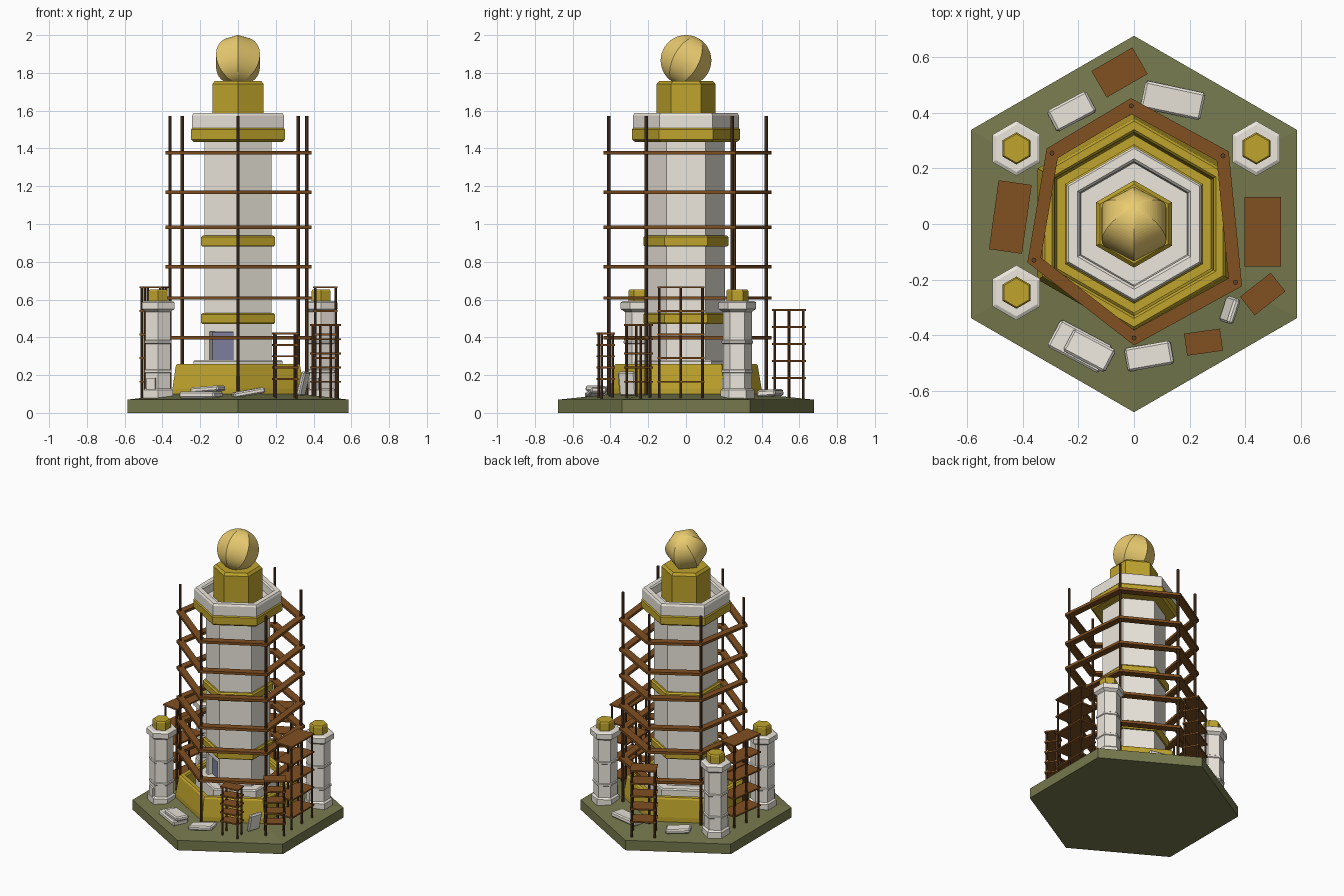
import bpy, bmesh, math
from mathutils import Matrix, Vector, Euler

if "Cube" in bpy.data.objects:
    bpy.data.objects.remove(bpy.data.objects["Cube"])


def material(name, rgb):
    m = bpy.data.materials.new(name)
    m.diffuse_color = (*rgb, 1)
    m.use_nodes = True
    m.node_tree.nodes["Principled BSDF"].inputs["Base Color"].default_value = m.diffuse_color
    return m


GOLD = material("gold", (0.52, 0.37, 0.025))
BRASS = material("brass", (0.82, 0.60, 0.16))
GRASS = material("grass", (0.18, 0.19, 0.075))
WOOD = material("wood", (0.22, 0.08, 0.015))
POLE = material("dark_wood", (0.11, 0.05, 0.02))
STONE = material("stone", (0.84, 0.80, 0.72))
DOOR = material("door", (0.22, 0.22, 0.36))


def finish(name, bm, mat, bevel=0):
    bmesh.ops.recalc_face_normals(bm, faces=bm.faces)
    me = bpy.data.meshes.new(name)
    bm.to_mesh(me)
    bm.free()
    ob = bpy.data.objects.new(name, me)
    bpy.context.collection.objects.link(ob)
    if mat:
        me.materials.append(mat)
    if bevel:
        b = ob.modifiers.new("bevel", 'BEVEL')
        b.width, b.segments = bevel, 1
    return ob


def hex_lathe(name, profile, mat, at=(0, 0)):
    """Six-sided turned shape with corners on +-y; profile is (radius, z)."""
    bm = bmesh.new()
    rings = []
    for r, z in profile:
        rings.append([bm.verts.new((at[0] + r * math.cos(math.radians(90 + 60 * k)),
                                    at[1] + r * math.sin(math.radians(90 + 60 * k)), z))
                      for k in range(6)])
    for a, b in zip(rings, rings[1:]):
        for k in range(6):
            j = (k + 1) % 6
            bm.faces.new((a[k], a[j], b[j], b[k]))
    bm.faces.new(rings[0][::-1])
    bm.faces.new(rings[-1])
    return finish(name, bm, mat)


def add_box(bm, loc, size, rot=(0, 0, 0)):
    m = Matrix.LocRotScale(Vector(loc), Euler(rot), Vector(size))
    bmesh.ops.create_cube(bm, size=1, matrix=m)


def box(name, loc, size, mat, rot=(0, 0, 0), bevel=0):
    bm = bmesh.new()
    add_box(bm, loc, size, [math.radians(a) for a in rot])
    return finish(name, bm, mat, bevel)


def add_pole(bm, x, y, z0, z1, r):
    bmesh.ops.create_cone(bm, cap_ends=True, segments=8, radius1=r, radius2=r, depth=z1 - z0,
                          matrix=Matrix.Translation((x, y, (z0 + z1) / 2)))


# ground slab with a slight mound, and hollow plinth
hex_lathe("ground", [(0.677, 0), (0.677, 0.07), (0.39, 0.10)], GRASS)
hex_lathe("plinth", [(0.40, 0.05), (0.40, 0.13), (0.38, 0.25), (0.37, 0.26), (0.34, 0.26),
                     (0.33, 0.25), (0.32, 0.11)], GOLD)

# tower
hex_lathe("tower_step", [(0.272, 0.09), (0.272, 0.272), (0.264, 0.28)], STONE)
shaft = hex_lathe("tower_shaft", [(0.206, 0.27), (0.204, 1.46)], STONE)
for i, z in enumerate((0.47, 0.88)):
    hex_lathe(f"tower_band_{i}", [(0.218, z), (0.226, z + 0.01), (0.226, z + 0.05),
                                  (0.216, z + 0.06)], GOLD)
hex_lathe("gallery", [(0.27, 1.435), (0.287, 1.448), (0.287, 1.5), (0.275, 1.512)], GOLD)
hex_lathe("parapet", [(0.28, 1.505), (0.28, 1.575), (0.272, 1.587), (0.235, 1.587),
                      (0.225, 1.578), (0.22, 1.525)], STONE)
hex_lathe("lantern", [(0.157, 1.5), (0.157, 1.74), (0.142, 1.757)], GOLD)

# six-sided orb, tipped backwards, one meridian in the yz plane
bm = bmesh.new()
bmesh.ops.create_uvsphere(bm, u_segments=6, v_segments=36, radius=0.134)
bm.transform(Matrix.Translation((0, 0, 1.866)) @ Matrix.Rotation(math.radians(-28), 4, 'X'))
finish("orb", bm, BRASS)

# recessed doorway on the front left face
n = Vector((-0.5, -0.866, 0))
cutter = box("door_cutter", n * 0.18 + Vector((0, 0, 0.355)), (0.145, 0.11, 0.15), None, (0, 0, -30))
cutter.hide_render = True
cutter.hide_viewport = True
mod = shaft.modifiers.new("doorway", 'BOOLEAN')
mod.operation, mod.object, mod.solver = 'DIFFERENCE', cutter, 'EXACT'
box("door", n * 0.138 + Vector((0, 0, 0.355)), (0.144, 0.018, 0.149), DOOR, (0, 0, -30))

# scaffold around the tower
corners = [(-0.01, 0.425), (-0.295, 0.255), (-0.36, -0.13), (0, -0.41), (0.365, -0.21), (0.32, 0.245)]
bm = bmesh.new()
for x, y in corners:
    add_pole(bm, x, y, 0.07, 1.572, 0.009)
finish("scaffold_poles", bm, POLE)
bm = bmesh.new()
for z in (0.398, 0.608, 0.773, 0.983, 1.168, 1.378):
    rings = [[bm.verts.new((x * s, y * s, z + dz)) for x, y in corners]
             for s, dz in ((1.065, -0.009), (1.065, 0.009), (0.93, 0.009), (0.93, -0.009))]
    for i in range(4):
        a, b = rings[i], rings[(i + 1) % 4]
        for k in range(6):
            j = (k + 1) % 6
            bm.faces.new((a[k], a[j], b[j], b[k]))
finish("scaffold_walkways", bm, WOOD)

# small corner pillars
for i, (x, y) in enumerate(((-0.423, 0.272), (-0.423, -0.247), (0.44, 0.272))):
    prof = [(0.09, 0.06), (0.09, 0.12), (0.077, 0.13)]
    for z in (0.21, 0.365):
        prof += [(0.077, z), (0.083, z + 0.004), (0.083, z + 0.016), (0.077, z + 0.02)]
    prof += [(0.077, 0.535), (0.099, 0.55), (0.099, 0.585), (0.085, 0.593)]
    hex_lathe(f"pillar_{i}", prof, STONE, (x, y))
    hex_lathe(f"pillar_cap_{i}", [(0.058, 0.585), (0.058, 0.645), (0.052, 0.653)], GOLD, (x, y))
    box(f"pillar_hatch_{i}", (x - 0.034, y - 0.059, 0.155), (0.05, 0.02, 0.06), STONE, (0, 0, -30))


def rack(name, x, y, w, d, top, angle, step, posts):
    """Freestanding scaffold rack; step = shelf spacing, posts = pole counts along width and depth."""
    rot = Matrix.Rotation(math.radians(angle), 4, 'Z')
    shelves, poles = bmesh.new(), bmesh.new()
    z = top - 0.005
    while z > 0.13:
        add_box(shelves, (0, 0, z), (w, d, 0.01))
        z -= step
    for i in range(posts[0]):
        for j in range(posts[1]):
            add_pole(poles, (i / (posts[0] - 1) - 0.5) * (w - 0.022),
                     (j / (posts[1] - 1) - 0.5) * (d - 0.022), 0.07, top - 0.002, 0.007)
    for bm, part, mat in ((shelves, "shelves", WOOD), (poles, "posts", POLE)):
        bm.transform(Matrix.Translation((x, y, 0)) @ rot)
        finish(f"{name}_{part}", bm, mat)


rack("right_rack", 0.463, -0.027, 0.13, 0.25, 0.67, 0, 0.125, (2, 3))
rack("left_rack", -0.445, 0.025, 0.12, 0.25, 0.67, -8, 0.125, (2, 3))
rack("back_rack", -0.052, 0.545, 0.17, 0.11, 0.55, 30, 0.09, (2, 2))
rack("front_right_rack", 0.463, -0.252, 0.14, 0.085, 0.47, 38, 0.075, (2, 2))
rack("front_rack", 0.25, -0.425, 0.13, 0.08, 0.425, 8, 0.06, (2, 2))

# fallen stone slabs
slabs = [((0.14, 0.445, 0.105), (0.22, 0.10, 0.035), (4, 0, -12)),
         ((-0.225, 0.405, 0.105), (0.16, 0.085, 0.03), (0, 5, 28)),
         ((-0.195, -0.44, 0.095), (0.21, 0.11, 0.035), (0, 0, -28)),
         ((-0.16, -0.455, 0.125), (0.17, 0.09, 0.03), (0, -4, -28)),
         ((0.055, -0.475, 0.107), (0.17, 0.085, 0.03), (0, -10, 10)),
         ((0.345, -0.31, 0.155), (0.025, 0.095, 0.13), (0, 14, -18))]
for i, (loc, size, rot) in enumerate(slabs):
    box(f"slab_{i}", loc, size, STONE, rot, 0.008)
